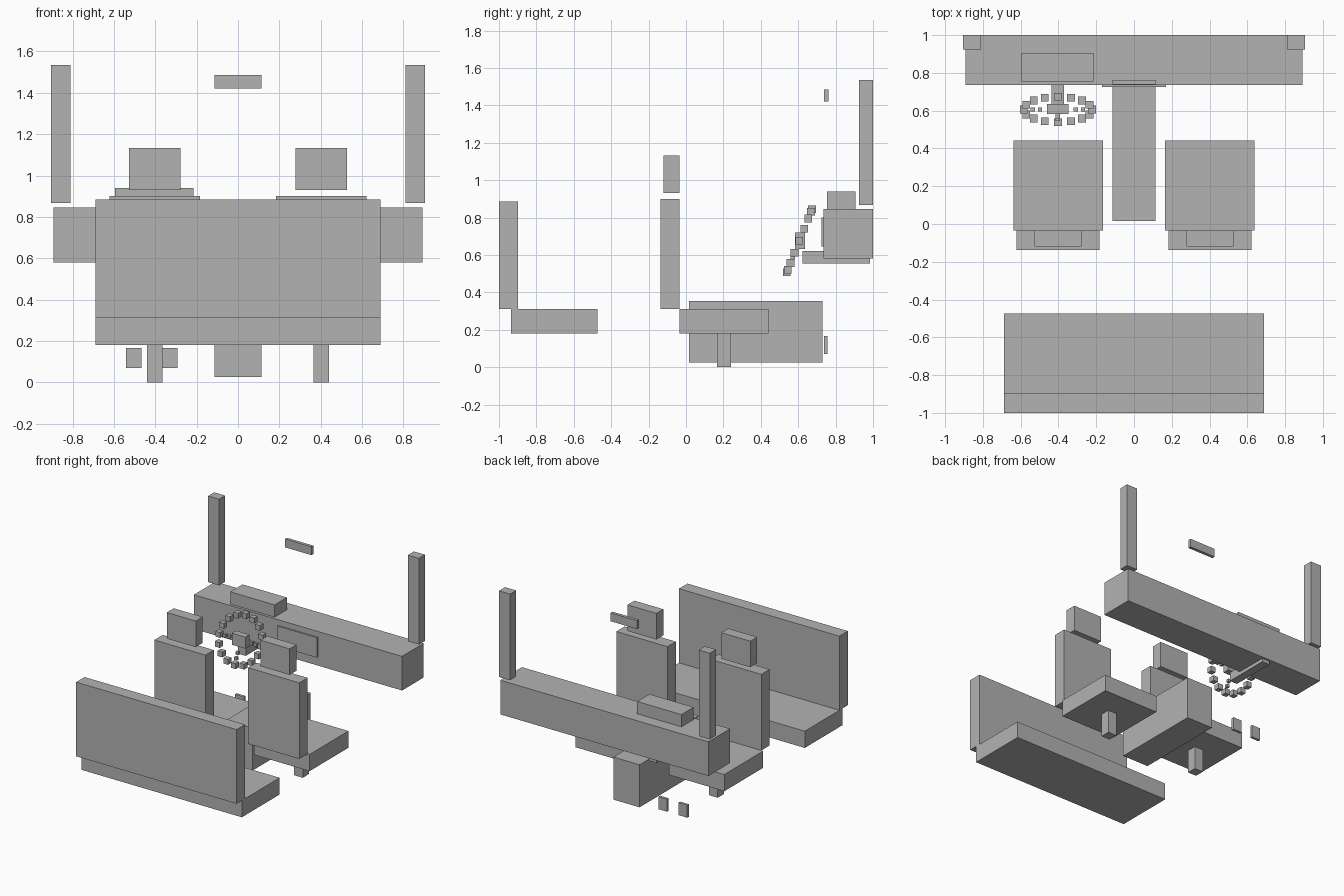
import bpy, math

if "Cube" in bpy.data.objects:
    bpy.data.objects.remove(bpy.data.objects["Cube"])

grey = bpy.data.materials.new("plain grey")
grey.diffuse_color = (0.45, 0.45, 0.45, 1)
grey.use_nodes = True
grey.node_tree.nodes["Principled BSDF"].inputs["Base Color"].default_value = grey.diffuse_color

FACES = [(0, 3, 2, 1), (4, 5, 6, 7), (0, 1, 5, 4),
         (1, 2, 6, 5), (2, 3, 7, 6), (3, 0, 4, 7)]


def boxes(name, spans):
    """One object made of axis-aligned boxes given as (x0, x1, y0, y1, z0, z1)."""
    verts, faces = [], []
    for x0, x1, y0, y1, z0, z1 in spans:
        n = len(verts)
        for z in (z0, z1):
            verts += [(x0, y0, z), (x1, y0, z), (x1, y1, z), (x0, y1, z)]
        faces += [tuple(n + i for i in f) for f in FACES]
    mesh = bpy.data.meshes.new(name)
    mesh.from_pydata(verts, [], faces)
    mesh.materials.append(grey)
    ob = bpy.data.objects.new(name, mesh)
    bpy.context.collection.objects.link(ob)
    return ob


def box(name, *span):
    return boxes(name, [span])


def pair(name, x0, x1, *rest):
    box("right_" + name, x0, x1, *rest)
    box("left_" + name, -x1, -x0, *rest)


def around(c, sx, sy, sz):
    x, y, z = c
    return (x - sx / 2, x + sx / 2, y - sy / 2, y + sy / 2, z - sz / 2, z + sz / 2)


# Dashboard, instrument hood, screen, pillars and mirror
box("dashboard", -0.893, 0.893, 0.735, 1.0, 0.58, 0.845)
box("instrument_hood", -0.595, -0.215, 0.755, 0.905, 0.845, 0.94)
box("centre_screen", -0.17, 0.17, 0.725, 0.735, 0.645, 0.80)
pair("windscreen_pillar", 0.81, 0.904, 0.925, 1.0, 0.867, 1.535)
box("rear_view_mirror", -0.113, 0.113, 0.738, 0.762, 1.42, 1.485)

# Front seats
pair("seat_cushion", 0.163, 0.638, -0.035, 0.442, 0.18, 0.31)
pair("seat_back", 0.183, 0.622, -0.137, -0.035, 0.31, 0.90)
pair("headrest", 0.278, 0.527, -0.12, -0.035, 0.93, 1.132)
pair("seat_pedestal", 0.366, 0.44, 0.165, 0.24, 0.0, 0.18)

# Rear bench
box("bench_cushion", -0.688, 0.688, -0.935, -0.473, 0.18, 0.31)
box("bench_back", -0.688, 0.688, -1.0, -0.897, 0.31, 0.885)

# Console and pedals
box("centre_console", -0.113, 0.113, 0.015, 0.73, 0.025, 0.355)
for name, x in (("brake_pedal", -0.503), ("accelerator_pedal", -0.33)):
    box(name, *around((x, 0.747, 0.118), 0.075, 0.02, 0.097))

# Steering wheel: blocks on a tilted ring, with three dotted spokes
CX, CY, CZ = -0.403, 0.606, 0.676
TILT = math.radians(21.8)


def on_wheel(r, a):
    u, v = r * math.cos(a), r * math.sin(a)
    return (CX + u, CY + v * math.sin(TILT), CZ + v * math.cos(TILT))


boxes("steering_wheel_rim", [around(on_wheel(0.181, math.tau * i / 16), 0.041, 0.041, 0.041)
                             for i in range(16)])
boxes("steering_wheel_spokes", [around(on_wheel(r, a), 0.023, 0.023, 0.023)
                                for a in (0, math.pi, -math.pi / 2)
                                for r in (0.095, 0.133)])
box("steering_wheel_hub", *around((CX, 0.609, CZ), 0.115, 0.052, 0.09))
box("steering_column", -0.436, -0.37, 0.624, 0.985, 0.553, 0.622)
